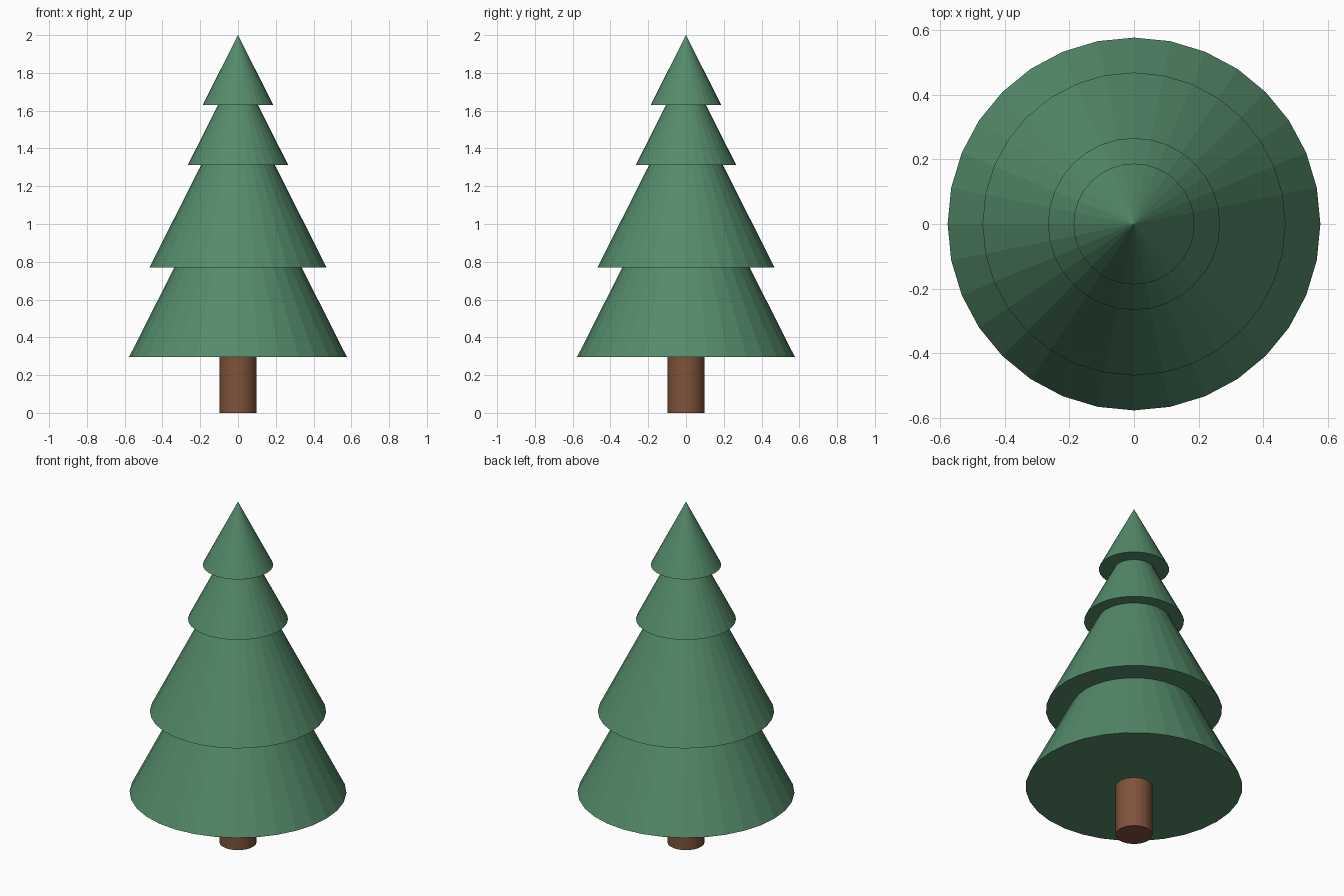
import bpy

if "Cube" in bpy.data.objects:
    bpy.data.objects.remove(bpy.data.objects["Cube"])

SIDES = 32
SLOPE = 0.505  # radius lost per unit of height, shared by all tiers


def material(name, color):
    mat = bpy.data.materials.new(name)
    mat.diffuse_color = color
    mat.use_nodes = True
    mat.node_tree.nodes["Principled BSDF"].inputs["Base Color"].default_value = mat.diffuse_color
    return mat


def cone(name, bottom, top, r_bottom, r_top, mat):
    bpy.ops.mesh.primitive_cone_add(
        vertices=SIDES, radius1=r_bottom, radius2=r_top,
        depth=top - bottom, location=(0, 0, (bottom + top) / 2))
    obj = bpy.context.object
    obj.name = name
    obj.data.materials.append(mat)
    return obj


green = material("foliage_green", (0.09, 0.26, 0.145, 1))
brown = material("bark_brown", (0.21, 0.085, 0.043, 1))

# Trunk, ending just inside the lowest tier
cone("trunk", 0, 0.32, 0.098, 0.098, brown)

# Foliage tiers: underside height and radius, each a full cone nested in the next
tiers = [(0.295, 0.577), (0.77, 0.469), (1.312, 0.266), (1.63, 0.187)]
for i, (z, r) in enumerate(tiers, 1):
    cone(f"foliage_tier_{i}", z, min(z + r / SLOPE, 2.0), r, 0, green)
